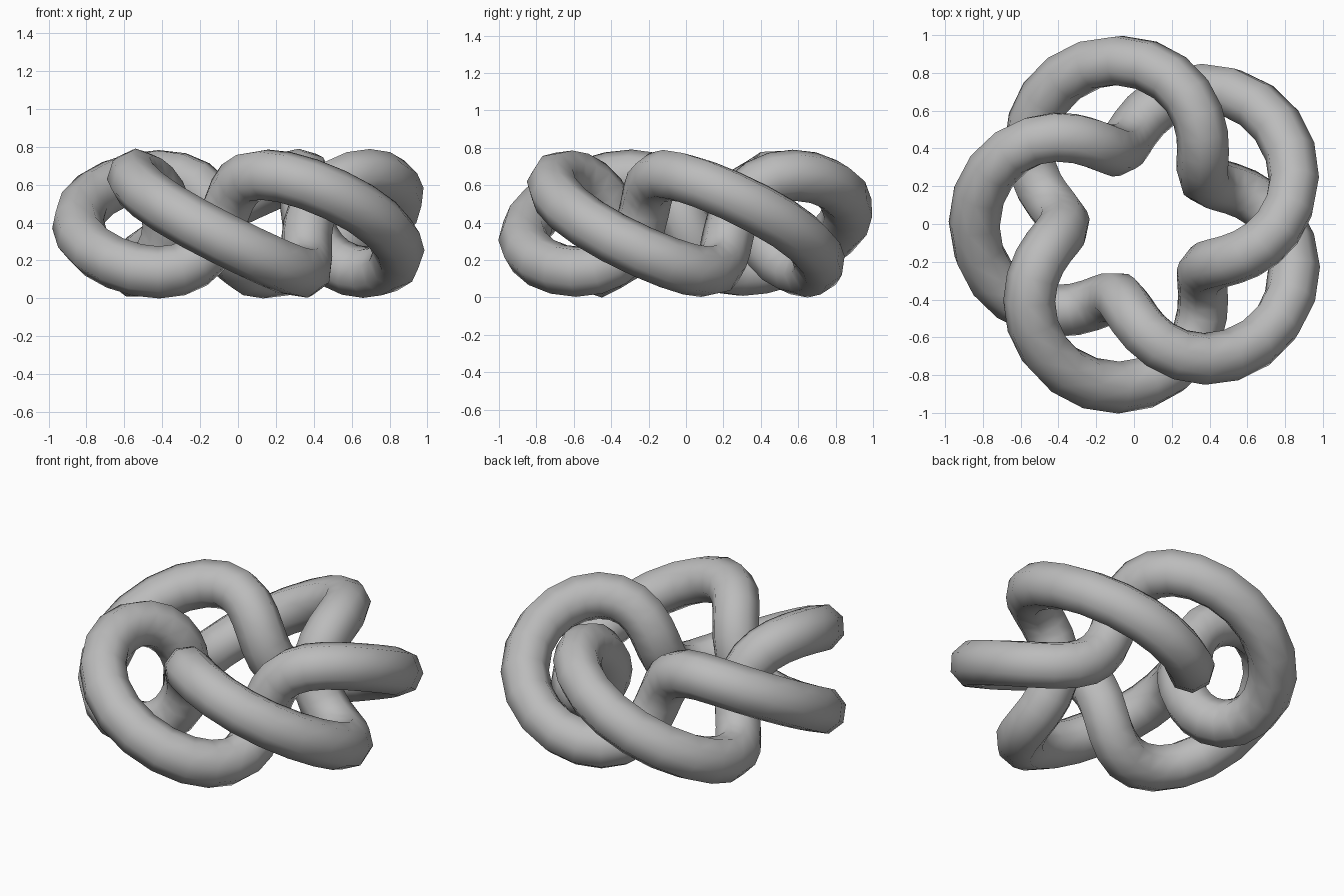
import bpy
from math import sin, cos, pi

cube = bpy.data.objects.get("Cube")
if cube:
    bpy.data.objects.remove(cube, do_unlink=True)

RING, SWING, RISE, TUBE = 0.648, 0.238, 0.258, 0.138   # ring radius, radial and vertical swing, tube radius
FULLNESS = 0.16                                        # widens each lobe and pinches its ends
TURNS, LOBES, STEPS = 2, 5, 100
SHIFT_X, MID_Z = 0.04, 0.395

# Plain grey material
grey = bpy.data.materials.new("plain grey")
grey.use_nodes = True
colour = (0.5, 0.5, 0.5, 1)
grey.diffuse_color = colour
grey.node_tree.nodes["Principled BSDF"].inputs["Base Color"].default_value = colour

# Closed path that circles twice while swinging in and out five times
path = bpy.data.curves.new("knot_path", "CURVE")
path.dimensions = "3D"
path.twist_mode = "MINIMUM"
path.bevel_depth = TUBE
path.bevel_resolution = 2
spline = path.splines.new("POLY")
spline.points.add(STEPS - 1)
for i, point in enumerate(spline.points):
    t = 2 * pi * i / STEPS
    radius = RING + SWING * cos(LOBES * t)
    angle = pi + TURNS * t + FULLNESS * sin(LOBES * t)
    point.co = (SHIFT_X + radius * cos(angle), radius * sin(angle),
                MID_Z - RISE * sin(LOBES * t), 1)
spline.use_cyclic_u = True

# Eight-sided tube, turned into a smooth mesh
knot = bpy.data.objects.new("knotted_ring", path)
bpy.context.collection.objects.link(knot)
path.materials.append(grey)
bpy.ops.object.select_all(action="DESELECT")
knot.select_set(True)
bpy.context.view_layer.objects.active = knot
bpy.ops.object.convert(target="MESH")
bpy.ops.object.shade_smooth()
